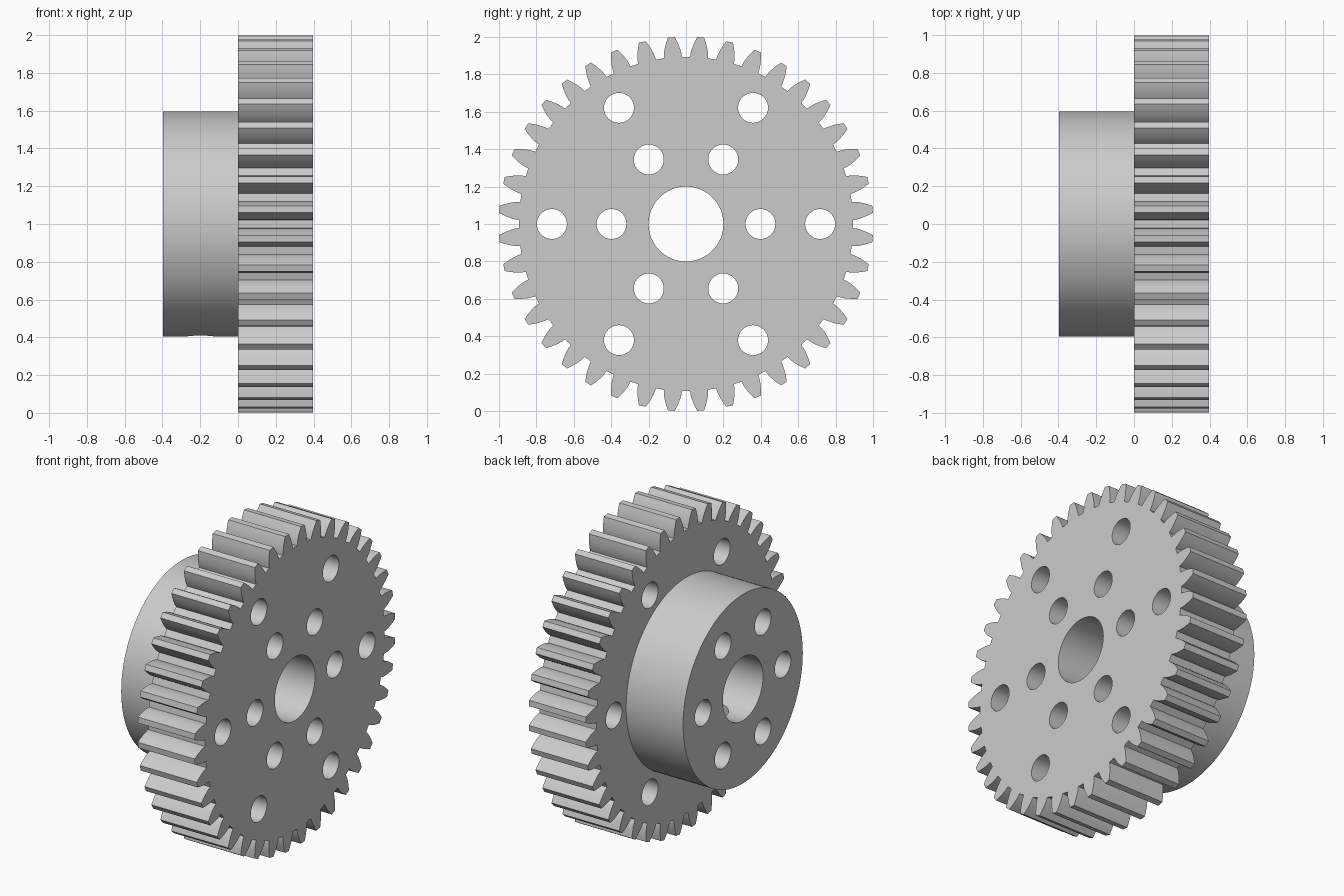
import bpy, bmesh, math
from mathutils import Matrix, Vector

cube = bpy.data.objects.get("Cube")
if cube:
    bpy.data.objects.remove(cube, do_unlink=True)

HALF = 0.397                      # thickness of the gear and of the hub
TEETH = 40
TIP = 1.001
MODULE = 2 * TIP / (TEETH + 2)
PITCH = MODULE * TEETH / 2
ROOT = PITCH - 1.25 * MODULE
BASE = PITCH * math.cos(math.radians(20))
AXIS = Vector((0, 0, 1))          # centre of the shaft, at x = 0

grey = bpy.data.materials.new("plain_grey")
grey.use_nodes = True
grey.diffuse_color = (0.6, 0.6, 0.6, 1)
grey.node_tree.nodes["Principled BSDF"].inputs["Base Color"].default_value = (0.6, 0.6, 0.6, 1)


def make_object(name, bm):
    bmesh.ops.recalc_face_normals(bm, faces=bm.faces)
    mesh = bpy.data.meshes.new(name)
    bm.to_mesh(mesh)
    bm.free()
    mesh.materials.append(grey)
    obj = bpy.data.objects.new(name, mesh)
    bpy.context.collection.objects.link(obj)
    return obj


def add_cylinder(bm, centre, radius, depth, axis="X", sides=48):
    turn = Matrix.Rotation(math.pi / 2, 4, "Y") if axis == "X" else Matrix()
    bmesh.ops.create_cone(bm, cap_ends=True, segments=sides, radius1=radius, radius2=radius,
                          depth=depth, matrix=Matrix.Translation(centre) @ turn)


def involute(angle):
    return math.tan(angle) - angle


def half_angle(radius):
    """Half the angular width of a tooth at a given radius."""
    pressure = math.acos(min(1, BASE / radius))
    return math.pi / (2 * TEETH) + involute(math.radians(20)) - involute(pressure)


def ring_points(radius, count=6):
    return [AXIS + Vector((0, radius * math.cos(k * math.tau / count),
                           radius * math.sin(k * math.tau / count))) for k in range(count)]


def cut(obj, holes):
    """Drill a list of (centre, radius, depth, axis) holes."""
    bm = bmesh.new()
    for hole in holes:
        add_cylinder(bm, *hole)
    cutter = make_object(obj.name + "_cutter", bm)
    cutter.hide_render = True
    mod = obj.modifiers.new("holes", "BOOLEAN")
    mod.operation = "DIFFERENCE"
    mod.solver = "EXACT"
    mod.object = cutter
    bpy.ops.object.select_all(action="DESELECT")
    obj.select_set(True)
    bpy.context.view_layer.objects.active = obj
    bpy.ops.object.modifier_apply(modifier=mod.name)
    bpy.data.objects.remove(cutter, do_unlink=True)
    bpy.ops.object.shade_smooth_by_angle(angle=math.radians(25))


# Toothed wheel: involute outline extruded along x
flank = [ROOT + (TIP - ROOT) * i / 5 for i in range(6)]
tooth = [(r, -half_angle(r)) for r in flank] + [(r, half_angle(r)) for r in reversed(flank)]
bm = bmesh.new()
outline = []
for k in range(TEETH):
    middle = (k + 0.5) * math.tau / TEETH
    for r, a in tooth:
        outline.append(bm.verts.new(AXIS + Vector((0, r * math.cos(middle + a),
                                                   r * math.sin(middle + a)))))
face = bm.faces.new(outline)
side = bmesh.ops.extrude_face_region(bm, geom=[face])
bmesh.ops.translate(bm, vec=(HALF, 0, 0),
                    verts=[v for v in side["geom"] if isinstance(v, bmesh.types.BMVert)])
gear = make_object("toothed_wheel", bm)

# Hub: plain round boss on the other side
bm = bmesh.new()
add_cylinder(bm, AXIS - Vector((HALF / 2, 0, 0)), 0.596, HALF, "X", 128)
hub = make_object("hub", bm)

# Shaft bore, two rings of bolt holes, and a set screw hole under the hub
bore = [(AXIS, 0.2, 2, "X", 96)]
inner = [(p, 0.08, 2, "X") for p in ring_points(0.398)]
outer = [(p, 0.08, 2, "X") for p in ring_points(0.717)]
cut(gear, bore + inner + outer)
cut(hub, bore + inner)
cut(hub, [(AXIS - Vector((HALF / 2, 0, 0.45)), 0.08, 0.8, "Z")])
